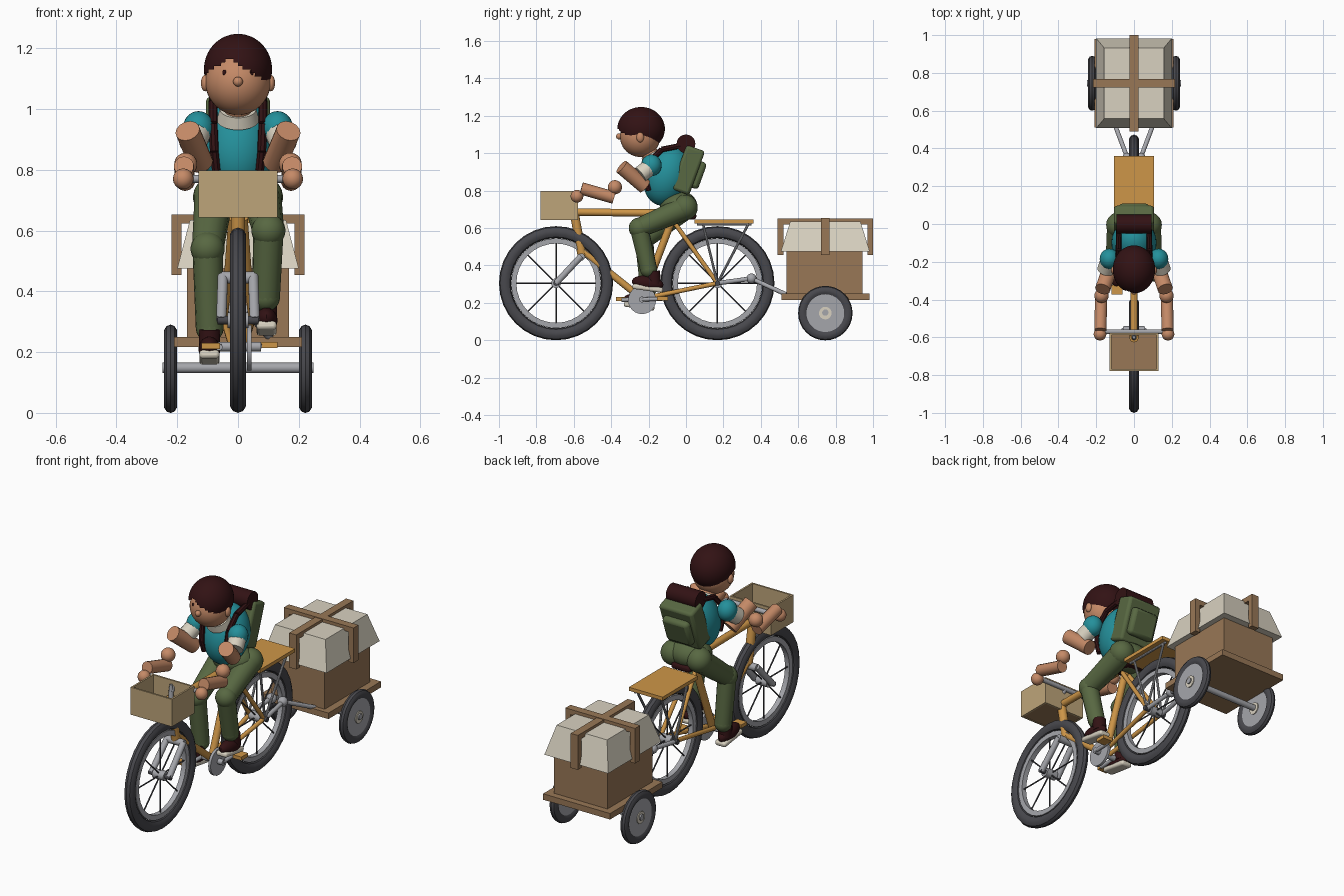
import bpy, bmesh, math
from mathutils import Vector, Matrix

if "Cube" in bpy.data.objects:
    bpy.data.objects.remove(bpy.data.objects["Cube"])


def mat(name, r, g, b):
    m = bpy.data.materials.new(name)
    m.diffuse_color = [((c / 255 + 0.055) / 1.055) ** 2.4 for c in (r, g, b)] + [1]
    m.use_nodes = True
    m.node_tree.nodes["Principled BSDF"].inputs["Base Color"].default_value = m.diffuse_color
    return m


RUBBER = mat("dark rubber", 72, 72, 77)
METAL = mat("grey metal", 165, 166, 171)
FRAME = mat("ochre frame", 206, 150, 72)
WOOD = mat("brown wood", 152, 119, 86)
TAN = mat("tan basket", 190, 165, 122)
CLOTH = mat("pale cloth", 216, 209, 192)
TEAL = mat("teal shirt", 36, 144, 155)
SKIN = mat("warm skin", 197, 138, 103)
DARK = mat("dark brown hair", 50, 18, 20)
GREEN = mat("olive green", 88, 104, 66)


# shape helpers: each returns a function that adds geometry to a bmesh
def tube(a, b, r, r2=None, n=14):
    a, b = Vector(a), Vector(b)
    m = Matrix.Translation((a + b) / 2) @ (b - a).to_track_quat('Z', 'Y').to_matrix().to_4x4()
    return lambda bm: bmesh.ops.create_cone(bm, cap_ends=True, segments=n, radius1=r,
                                            radius2=r if r2 is None else r2,
                                            depth=(b - a).length, matrix=m)


def ball(c, s, tilt=0, n=20):
    s = (s, s, s) if isinstance(s, float) else s
    m = Matrix.Translation(c) @ Matrix.Rotation(math.radians(tilt), 4, 'X') @ Matrix.Diagonal((*s, 1))
    return lambda bm: bmesh.ops.create_uvsphere(bm, u_segments=n, v_segments=n * 2 // 3, radius=1, matrix=m)


def box(c, s, tilt=0, taper=1):
    def add(bm):
        vs = bmesh.ops.create_cube(bm, size=1)['verts']
        for v in vs:
            if v.co.z > 0:
                v.co.x *= taper
                v.co.y *= taper
        bmesh.ops.transform(bm, verts=vs, matrix=Matrix.Translation(c)
                            @ Matrix.Rotation(math.radians(tilt), 4, 'X') @ Matrix.Diagonal((*s, 1)))
    return add


def ring(c, r, hx, hr, k=10, n=32):
    # elliptical-section ring about the x axis
    def add(bm):
        g = []
        for i in range(n):
            t = math.tau * i / n
            g.append([bm.verts.new(Vector(c) + Vector((
                hx * math.cos(p), (r + hr * math.sin(p)) * math.cos(t), (r + hr * math.sin(p)) * math.sin(t))))
                for p in (math.tau * (j + .5) / k for j in range(k))])
        for i in range(n):
            for j in range(k):
                u, w = g[i], g[(i + 1) % n]
                bm.faces.new((u[j], u[(j + 1) % k], w[(j + 1) % k], w[j]))
    return add


def part(name, material, *shapes, bevel=0, cut=None):
    bm = bmesh.new()
    for s in shapes:
        s(bm)
    if cut:
        bmesh.ops.delete(bm, geom=[f for f in bm.faces if cut(f.calc_center_median())], context='FACES')
    bmesh.ops.recalc_face_normals(bm, faces=bm.faces)
    me = bpy.data.meshes.new(name)
    bm.to_mesh(me)
    bm.free()
    me.materials.append(material)
    me.shade_smooth()
    me.set_sharp_from_angle(angle=math.radians(35))
    o = bpy.data.objects.new(name, me)
    bpy.context.collection.objects.link(o)
    if bevel:
        b = o.modifiers.new("bevel", 'BEVEL')
        b.width, b.segments = bevel, 2
    return o


# bicycle wheels
for nm, y in (("front", -.695), ("rear", .168)):
    c = Vector((0, y, .305))
    part(nm + "_tyre", RUBBER, ring(c, .273, .028, .032))
    part(nm + "_rim", METAL, ring(c, .226, .02, .02, 4))
    dirs = [Vector((0, math.cos(i * math.pi / 4), math.sin(i * math.pi / 4))) for i in range(8)]
    part(nm + "_spokes", RUBBER, *[tube(c + d * .02, c + d * .22, .004, n=6) for d in dirs])
    part(nm + "_hub", METAL, tube(c - Vector((.035, 0, 0)), c + Vector((.035, 0, 0)), .026))
    part(nm + "_axle", RUBBER, tube(c - Vector((.068, 0, 0)), c + Vector((.068, 0, 0)), .014))

# frame
part("frame", FRAME,
     tube((0, -.6, .685), (0, -.1, .68), .02), tube((0, -.603, .71), (0, -.555, .45), .024),
     tube((0, -.57, .49), (0, -.235, .222), .019), tube((0, -.235, .222), (0, -.07, .655), .02),
     *[tube((s * .02, -.235, .222), (s * .045, .168, .305), .012) for s in (-1, 1)],
     *[tube((s * .02, -.07, .64), (s * .045, .168, .305), .012) for s in (-1, 1)])
part("fork", METAL, tube((-.055, -.56, .445), (.055, -.56, .445), .02),
     *[tube((s * .05, -.56, .45), (s * .055, -.695, .305), .017) for s in (-1, 1)])
part("saddle", DARK, box((0, -.03, .665), (.12, .17, .04)), bevel=.015)
part("handlebar", METAL, tube((-.19, -.57, .77), (.19, -.57, .77), .013),
     tube((0, -.6, .69), (0, -.6, .78), .016, .008), tube((0, -.6, .74), (0, -.57, .77), .014))

# drive train
part("chainring", METAL, tube((.03, -.235, .215), (.045, -.235, .215), .075, n=24))
part("crank", METAL, tube((-.07, -.235, .218), (.075, -.235, .218), .016),
     tube((.068, -.235, .218), (.068, -.125, .222), .011), tube((-.062, -.235, .218), (-.062, -.345, .216), .011))
part("pedals", FRAME, box((.1, -.125, .223), (.06, .06, .02)), box((-.09, -.348, .22), (.06, .05, .02)))

# front basket: four walls and a floor
part("basket_walls", TAN, *[box((s * .125, -.677, .72), (.01, .2, .155)) for s in (-1, 1)],
     *[box((0, -.677 + s * .095, .72), (.26, .01, .155)) for s in (-1, 1)])
part("basket_floor", WOOD, box((0, -.677, .65), (.245, .185, .012)))

# rear rack
part("rack_plate", FRAME, box((0, .203, .635), (.212, .315, .02)))
part("rack_struts", METAL, *[tube((s * .075, y, .625), (s * .05, .168, .305), .007, n=8)
                             for s in (-1, 1) for y in (.09, .335)],
     *[tube((s * .075, .06, .62), (s * .075, .35, .62), .007, n=8) for s in (-1, 1)])

# trailer hitch
part("hitch", METAL, *[f for s in (-1, 1) for f in (
    tube((s * .05, .168, .305), (s * .038, .35, .33), .012), ball((s * .035, .35, .33), .027),
    tube((s * .035, .35, .33), (s * .105, .535, .245), .012))])

# trailer
part("trailer_bed", WOOD, box((0, .745, .233), (.42, .47, .034)))
part("trailer_box", WOOD, box((0, .74, .37), (.335, .405, .25)))
part("cargo_cover", CLOTH, box((0, .745, .555), (.4, .475, .16), taper=.79))
part("cargo_straps", WOOD, box((0, .745, .635), (.045, .51, .03)), box((0, .745, .638), (.436, .045, .03)),
     *[box((0, .745 + s * .24, .552), (.045, .03, .195)) for s in (-1, 1)],
     *[box((s * .202, .745, .552), (.032, .045, .195)) for s in (-1, 1)])
part("trailer_axle", METAL, tube((-.248, .745, .148), (.248, .745, .148), .017))
for s, nm in ((-1, "left"), (1, "right")):
    c = Vector((s * .222, .745, .145))
    h = Vector((1, 0, 0))
    part(nm + "_trailer_tyre", RUBBER, ring(c, .12, .022, .0255))
    part(nm + "_trailer_disc", METAL, tube(c - h * .014, c + h * .014, .105, n=28))
    part(nm + "_trailer_hub", CLOTH, tube(c - h * .019, c + h * .019, .034))

# rider: torso and clothes
part("pelvis", GREEN, ball((0, -.04, .72), (.12, .1, .08)))
part("shirt", TEAL, ball((0, -.1, .88), (.12, .125, .165), -18, 28),
     *[ball((s * .13, -.185, .935), (.052, .055, .058)) for s in (-1, 1)])
part("collar", CLOTH, tube((0, -.165, .965), (0, -.185, 1.0), .07, .06, 20))
part("sleeve_cuffs", CLOTH, *[tube((s * .135, -.2, .92), (s * .15, -.245, .885), .046, .046) for s in (-1, 1)])
part("neck", SKIN, tube((0, -.17, .96), (0, -.22, 1.04), .045))

# arms and hands
part("arms", SKIN, *[f for s in (-1, 1) for f in (
    tube((s * .166, -.345, .928), (s * .122, -.22, .822), .041),
    ball((s * .172, -.38, .818), .038), tube((s * .178, -.56, .812), (s * .174, -.385, .762), .033),
    ball((s * .18, -.583, .77), .034))])

# legs and shoes
LEGS = (("right", 1, (.1, -.25, .6), (.092, -.2, .38), .26, -.205), ("left", -1, (-.1, -.225, .54), (-.093, -.2, .28), .165, -.25))
for nm, s, knee, ankle, z, y in LEGS:
    part(nm + "_leg", GREEN, ball((s * .08, -.005, .71), .068), tube((s * .08, -.01, .705), knee, .064, .052),
         ball(knee, .056), tube(knee, ankle, .05, .046), ball(ankle, .046))
    part(nm + "_shoe", DARK, ball((s * .094, y, z + .045), (.036, .085, .04), -8),
         tube((s * .094, y + .035, z + .04), (s * .094, y + .03, z + .11), .036))
    part(nm + "_sole", CLOTH, box((s * .094, y, z + .018), (.066, .165, .028), -8), bevel=.01)

# head
part("head", SKIN, ball((0, -.245, 1.09), (.108, .108, .11), n=32),
     ball((0, -.358, 1.09), .016), *[ball((s * .108, -.245, 1.085), (.014, .02, .027)) for s in (-1, 1)])
part("eyes", DARK, *[ball((s * .045, -.338, 1.12), (.007, .005, .009), n=10) for s in (-1, 1)])
part("hair", DARK, ball((0, -.24, 1.13), (.112, .127, .117), n=48),
     cut=lambda p: p.y < -.25 and p.z < 1.165 - .6 * abs(p.x + .03) or p.z < 1.04 and p.y < -.2)

# backpack with bedroll and straps
part("backpack", GREEN, box((0, .01, .91), (.21, .105, .25), -20), bevel=.015)
part("backpack_pocket", GREEN, box((0, .06, .885), (.16, .06, .15), -20), bevel=.018)
part("bedroll", DARK, tube((-.092, 0, 1.05), (.092, 0, 1.05), .05, n=20))
for s, nm in ((-1, "left"), (1, "right")):
    pts = [Vector((s * x, y, z)) for x, y, z in
           ((.08, -.03, 1.04), (.082, -.13, 1.02), (.082, -.2, .95), (.078, -.215, .86), (.072, -.2, .8))]
    part(nm + "_shoulder_strap", DARK, *[tube(a, b, .015, n=8) for a, b in zip(pts, pts[1:])])
